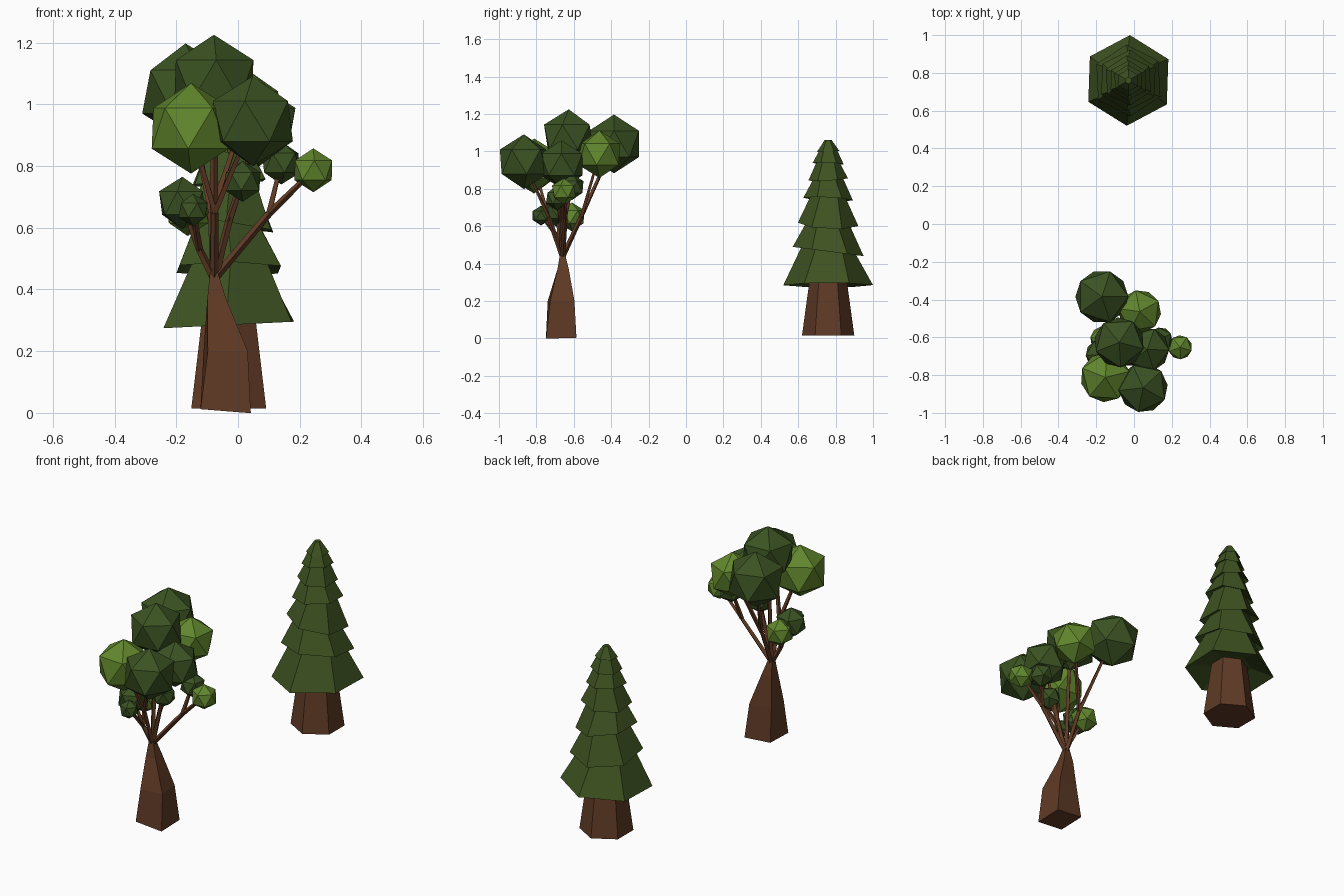
import bpy, bmesh, math
from mathutils import Vector, Matrix

if "Cube" in bpy.data.objects:
    bpy.data.objects.remove(bpy.data.objects["Cube"])


def material(name, rgb):
    m = bpy.data.materials.new(name)
    m.diffuse_color = (*rgb, 1)
    m.use_nodes = True
    m.node_tree.nodes["Principled BSDF"].inputs["Base Color"].default_value = m.diffuse_color
    return m


BARK = material("bark", (.115, .042, .018))
PINE = material("pine_green", (.048, .085, .015))
DARK = material("dark_leaf", (.043, .085, .016))
LIGHT = material("light_leaf", (.12, .24, .026))


def finish(bm, name, mat):
    bmesh.ops.recalc_face_normals(bm, faces=bm.faces[:])
    me = bpy.data.meshes.new(name)
    bm.to_mesh(me)
    bm.free()
    me.materials.append(mat)
    ob = bpy.data.objects.new(name, me)
    bpy.context.collection.objects.link(ob)
    return ob


def loft(name, mat, rings, n):
    """Skin rings of (x, y, z, radius, start angle, x slope, y slope)."""
    bm = bmesh.new()
    loops = []
    for x, y, z, r, a, sx, sy in rings:
        loop = []
        for k in range(n):
            t = math.radians(a) + 2 * math.pi * k / n
            dx, dy = r * math.cos(t), r * math.sin(t)
            loop.append(bm.verts.new((x + dx, y + dy, z + dx * sx + dy * sy)))
        loops.append(loop)
    for lo, hi in zip(loops, loops[1:]):
        for k in range(n):
            j = (k + 1) % n
            bm.faces.new((lo[k], lo[j], hi[j], hi[k]))
    bm.faces.new(loops[0])
    bm.faces.new(loops[-1])
    return finish(bm, name, mat)


# conifer trunk
PX, PY = -.03, .76
loft("conifer_trunk", BARK, [(PX, PY, .015, .14, 30, 0, 0),
                             (PX, PY, .38, .09, 30, 0, 0)], 6)

# conifer foliage: stacked skirts, each rim slightly tilted and turned
tiers = [  # rim z, rim radius, turn, x slope, y slope
    (.285, .24, 28, .05, 0), (.465, .19, 33, 0, -.13), (.61, .162, 27, -.15, -.05),
    (.745, .133, 34, .08, -.05), (.85, .106, 28, -.06, .06),
    (.935, .083, 32, .08, -.04), (1.0, .06, 30, 0, .05)]
rings = []
neck = .12
for i, (z, r, a, sx, sy) in enumerate(tiers):
    rings.append((PX, PY, z + .16 * r, neck, a, sx, sy))
    rings.append((PX, PY, z, r, a, sx, sy))
    neck = r * .55
rings.append((PX, PY, 1.062, .018, 30, 0, 0))
loft("conifer_foliage", PINE, rings, 6)

# broadleaf trunk: twisted four-sided taper
loft("broadleaf_trunk", BARK, [
    (-.04, -.667, .008, .115, 45, -.08, .03), (-.04, -.668, .2, .092, 51, 0, 0),
    (-.069, -.657, .37, .043, 45, 0, 0), (-.078, -.66, .455, .018, 45, 0, 0)], 4)

# broadleaf crown: low-poly leaf balls (x, y, z, radius, material)
balls = {
    "back_left": (-.17, -.385, 1.04, .157, DARK),
    "back_right": (.03, -.463, .985, .127, LIGHT),
    "top": (-.078, -.627, 1.077, .148, DARK),
    "front_left": (-.152, -.812, .922, .147, LIGHT),
    "front_right": (.048, -.867, .945, .146, DARK),
    "side_right": (.07, -.665, .93, .13, DARK),
    "small_right": (.14, -.61, .81, .07, DARK),
    "outer_right": (.244, -.653, .786, .071, LIGHT),
    "small_middle": (.015, -.69, .75, .066, DARK),
    "low_left": (-.18, -.69, .68, .085, DARK),
    "low_front": (-.145, -.775, .657, .053, DARK),
    "low_back": (-.163, -.61, .65, .077, LIGHT),
}
for i, (name, (x, y, z, r, mat)) in enumerate(balls.items()):
    bm = bmesh.new()
    bmesh.ops.create_icosphere(bm, subdivisions=1, radius=r,
                               matrix=Matrix.Translation((x, y, z)) @ Matrix.Rotation(i * .5, 4, 'Z'))
    finish(bm, "leaf_ball_" + name, mat)


# branches: four-sided tapered sticks from fork to leaf ball
def branch(name, a, b, r1, r2):
    a, b = Vector(a), Vector(b)
    d = b - a
    bm = bmesh.new()
    rot = d.to_track_quat('Z', 'Y').to_matrix().to_4x4()
    bmesh.ops.create_cone(bm, cap_ends=True, segments=4, radius1=r1, radius2=r2,
                          depth=d.length, matrix=Matrix.Translation((a + b) / 2) @ rot)
    finish(bm, name, BARK)


crotch = (-.077, -.66, .435)
forks = {
    "right": ((.1, -.645, .645), ["small_right", "outer_right"]),
    "left": ((-.125, -.675, .53), ["low_left", "low_front", "low_back"]),
    "back": ((-.085, -.56, .65), ["back_left", "back_right"]),
    "front": ((-.075, -.735, .65), ["front_left", "front_right"]),
    "middle": ((-.03, -.67, .62), ["side_right", "small_middle"]),
}
for fork, (p, tips) in forks.items():
    branch("bough_" + fork, crotch, p, .014, .012)
    for t in tips:
        branch("twig_" + t, p, balls[t][:3], .012, .008)
branch("bough_top", crotch, balls["top"][:3], .014, .011)
